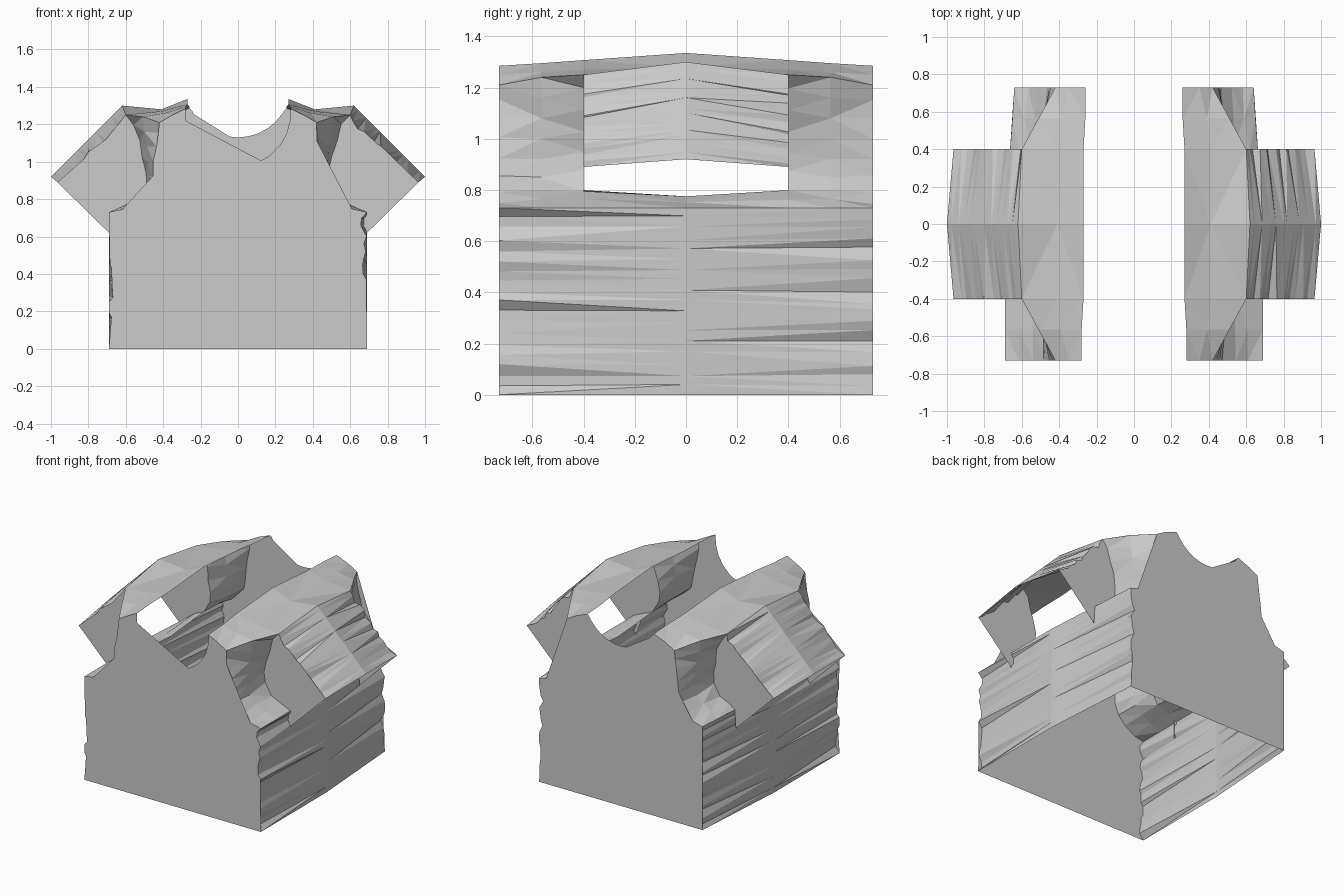
import bpy, bmesh, math, random
from mathutils import Vector

if "Cube" in bpy.data.objects:
    bpy.data.objects.remove(bpy.data.objects["Cube"])

random.seed(4)
REF = Vector((0, 0, 0.6))
grey = bpy.data.materials.new("light grey cloth")
grey.diffuse_color = (0.6, 0.6, 0.6, 1)
grey.use_nodes = True
grey.node_tree.nodes["Principled BSDF"].inputs["Base Color"].default_value = grey.diffuse_color


def make(name, build):
    """Build a flat-shaded mesh whose faces point away from the middle."""
    bm = bmesh.new()
    build(bm)
    bmesh.ops.triangulate(bm, faces=bm.faces[:])
    bm.normal_update()
    for f in bm.faces:
        if f.normal.dot(f.calc_center_median() - REF) < 0:
            f.normal_flip()
    me = bpy.data.meshes.new(name)
    bm.to_mesh(me)
    bm.free()
    me.materials.append(grey)
    ob = bpy.data.objects.new(name, me)
    bpy.context.collection.objects.link(ob)


def strip(name, columns):
    """Skin a surface across columns of equal length."""
    def build(bm):
        vs = [[bm.verts.new(p) for p in c] for c in columns]
        for a, b in zip(vs, vs[1:]):
            for i in range(len(a) - 1):
                bm.faces.new((a[i], a[i + 1], b[i + 1], b[i]))
    make(name, build)


def panel(name, pts):
    make(name, lambda bm: bm.faces.new([bm.verts.new(p) for p in pts]))


def at(y, s, pts):
    return [(s * x, y, z) for x, z in pts]


def jag(pts, amount, dx, dz):
    """Push the inner points of a profile by random steps."""
    out = [pts[0]]
    for x, z in pts[1:-1]:
        k = random.uniform(0, amount)
        out.append((x + dx * k, z + dz * k))
    return out + [pts[-1]]


def line(a, b, n, wob=0.0):
    ts = [0] + [(i + random.uniform(-wob, wob)) / n for i in range(1, n)] + [1]
    return [(a[0] + (b[0] - a[0]) * t, a[1] + (b[1] - a[1]) * t) for t in ts]


# Armhole profiles (x, z) from underarm to shoulder: at body panel, halfway, at sleeve panel
ARM_BODY = [(.69, .73), (.62, .745), (.55, .79), (.49, .85), (.47, .92),
            (.46, 1.0), (.44, 1.08), (.42, 1.15), (.42, 1.21)]
ARM_MID = [(.69, .73), (.61, .765), (.54, .8), (.485, .85), (.475, .92),
           (.48, 1.0), (.485, 1.08), (.5, 1.16), (.51, 1.24)]
ARM_SLEEVE = [(.69, .73), (.6, .77), (.53, .80), (.485, .88), (.48, .95),
              (.495, 1.03), (.515, 1.12), (.55, 1.2), (.60, 1.25)]

HALF, SLEEVE = 0.73, 0.4
edges = {}

for s, side in ((1, "right"), (-1, "left")):
    # Crumpled outlines, shared by the panels and the walls
    walls, roofs, shoulders = {}, {}, {}
    for f in (-1, 1):
        w = .69 if f < 0 else .64
        k = w - .69
        wall = jag(line((w, 0), (w, .73), 18, .25), .035, -1, 0)
        body = jag([(x + k * max(0, (x - .42) / .27), z) for x, z in ARM_BODY], .02, -1, .3)
        mid = [(x + k * .8 * max(0, (x - .5) / .19), z) for x, z in ARM_MID]
        sl = jag([(x + k * .55 * max(0, (x - .6) / .09), z) for x, z in ARM_SLEEVE], .02, 1, -.4)
        roof = jag(line((.60, 1.25), (.965, .89), 13, .25), .035, -.7, -.7)
        neck = .28 if f < 0 else .26
        top = [(neck, 1.285), (.35, 1.25), (.42, 1.21)]
        walls[f], roofs[f] = wall, roof
        edges[s, f] = wall + body[1:] + top[1::-1]

        # Crumpled surface between body panel and sleeve panel
        strip(f"{side}_armhole_{'front' if f < 0 else 'back'}",
              [at(f * HALF, s, body), at(f * .565, s, mid), at(f * SLEEVE, s, sl)])

        # Flat sleeve panel
        panel(f"{side}_sleeve_{'front' if f < 0 else 'back'}",
              at(f * SLEEVE, s, sl[::-1] + [(.67, .6)] + roof[:0:-1]))

        shoulders[f] = [at(f * HALF, s, top),
                        at(f * .565, s, [(neck, 1.295), (.39, 1.26), (.51, 1.24)]),
                        at(f * SLEEVE, s, [(.27, 1.307), (.41, 1.27), (.60, 1.25)])]
        walls[f, "sl"] = sl

    # Body side wall with a straight middle fold
    strip(f"{side}_side_wall",
          [at(-HALF, s, walls[-1]), at(0, s, line((.69, 0), (.69, .73), 18, .25)),
           at(HALF, s, walls[1])])

    # Underarm ledge inside the sleeve
    strip(f"{side}_underarm",
          [at(-SLEEVE, s, walls[-1, "sl"][:3]), at(0, s, [(.69, .73), (.6, .752), (.53, .775)]),
           at(SLEEVE, s, walls[1, "sl"][:3])])

    # Sleeve roof
    strip(f"{side}_sleeve_top",
          [at(-SLEEVE, s, roofs[-1]), at(0, s, line((.62, 1.30), (1, .92), 13, .25)),
           at(SLEEVE, s, roofs[1])])

    # Shoulder roof
    ridge = at(0, s, [(.27, 1.335), (.41, 1.28), (.62, 1.30)])
    strip(f"{side}_shoulder", shoulders[-1] + [ridge] + shoulders[1][::-1])

# Front and back body panels with round necklines
for f, name, cz, r, half in ((-1, "front_panel", 1.255, .28, .28),
                             (1, "back_panel", 1.414, .284, .26)):
    a = math.asin(half / r)
    arc = [(r * math.sin(t), cz - r * math.cos(t))
           for t in (a - 2 * a * i / 24 for i in range(25))]
    if f > 0:
        arc = arc[1:-1]
    panel(name, at(f * HALF, 1, edges[1, f]) + at(f * HALF, 1, arc)
          + at(f * HALF, -1, edges[-1, f])[::-1])
